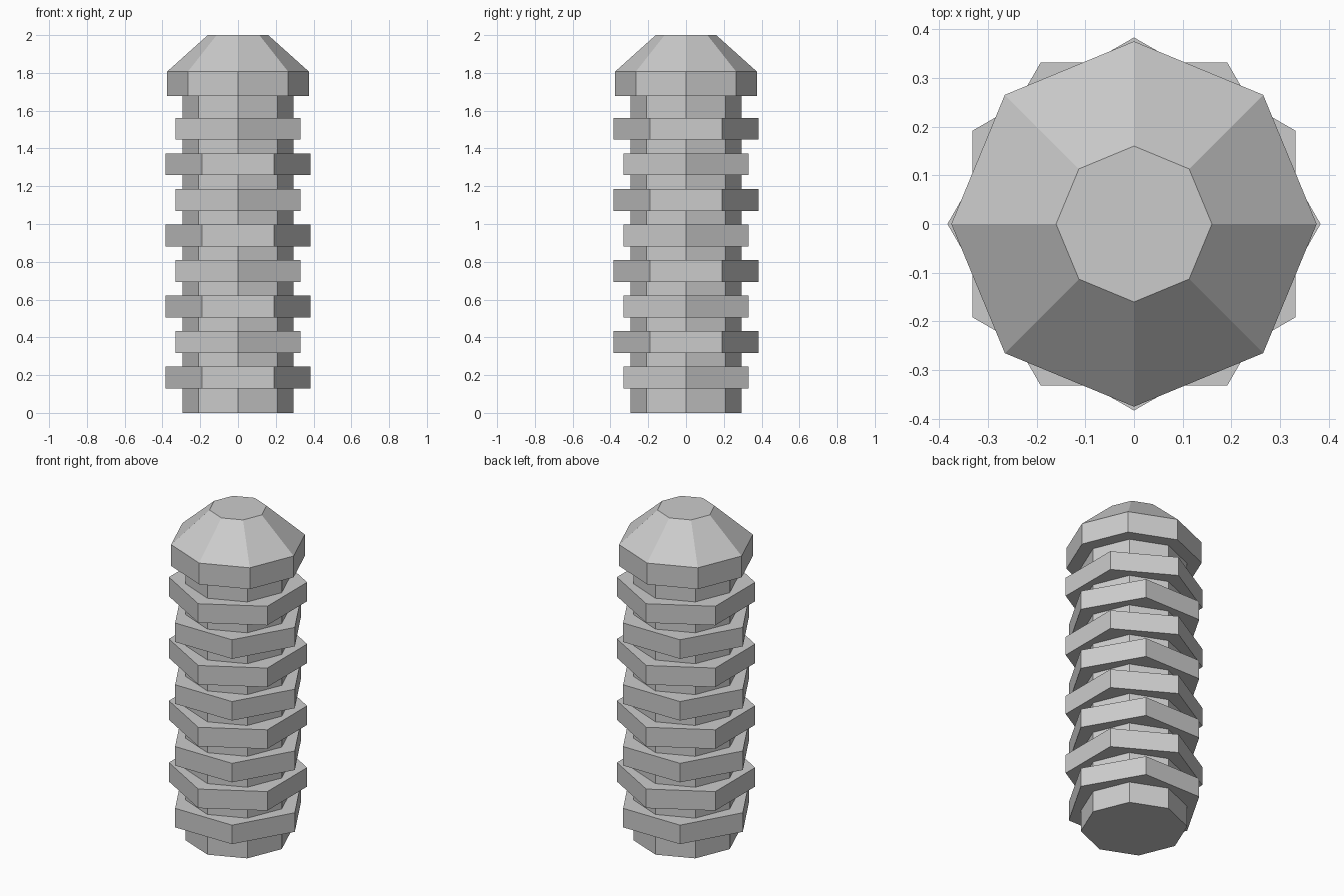
import bpy, math

if "Cube" in bpy.data.objects:
    bpy.data.objects.remove(bpy.data.objects["Cube"])


def prism(name, sides, profile, turn=0.0):
    """Stack of regular polygons given as (radius, z), capped at both ends."""
    verts, faces = [], []
    for r, z in profile:
        for i in range(sides):
            a = turn + 2 * math.pi * i / sides
            verts.append((r * math.cos(a), r * math.sin(a), z))
    for k in range(len(profile) - 1):
        for i in range(sides):
            j = (i + 1) % sides
            b, t = k * sides, (k + 1) * sides
            faces.append((b + i, b + j, t + j, t + i))
    faces.append(tuple(reversed(range(sides))))
    faces.append(tuple(range(len(verts) - sides, len(verts))))
    mesh = bpy.data.meshes.new(name)
    mesh.from_pydata(verts, [], faces)
    obj = bpy.data.objects.new(name, mesh)
    bpy.context.collection.objects.link(obj)
    return obj


# Octagonal central shaft
prism("shaft", 8, [(0.295, 0), (0.295, 1.68)])

# Hexagonal rings, every second one turned by 30 degrees
for n in range(8):
    z = 0.187 + 0.1882 * n
    prism(f"ring_{n + 1}", 6, [(0.383, z - 0.058), (0.383, z + 0.058)],
          math.radians(30) * (n % 2))

# Bevelled octagonal cap
prism("cap", 8, [(0.375, 1.677), (0.375, 1.807), (0.16, 2.0)])
